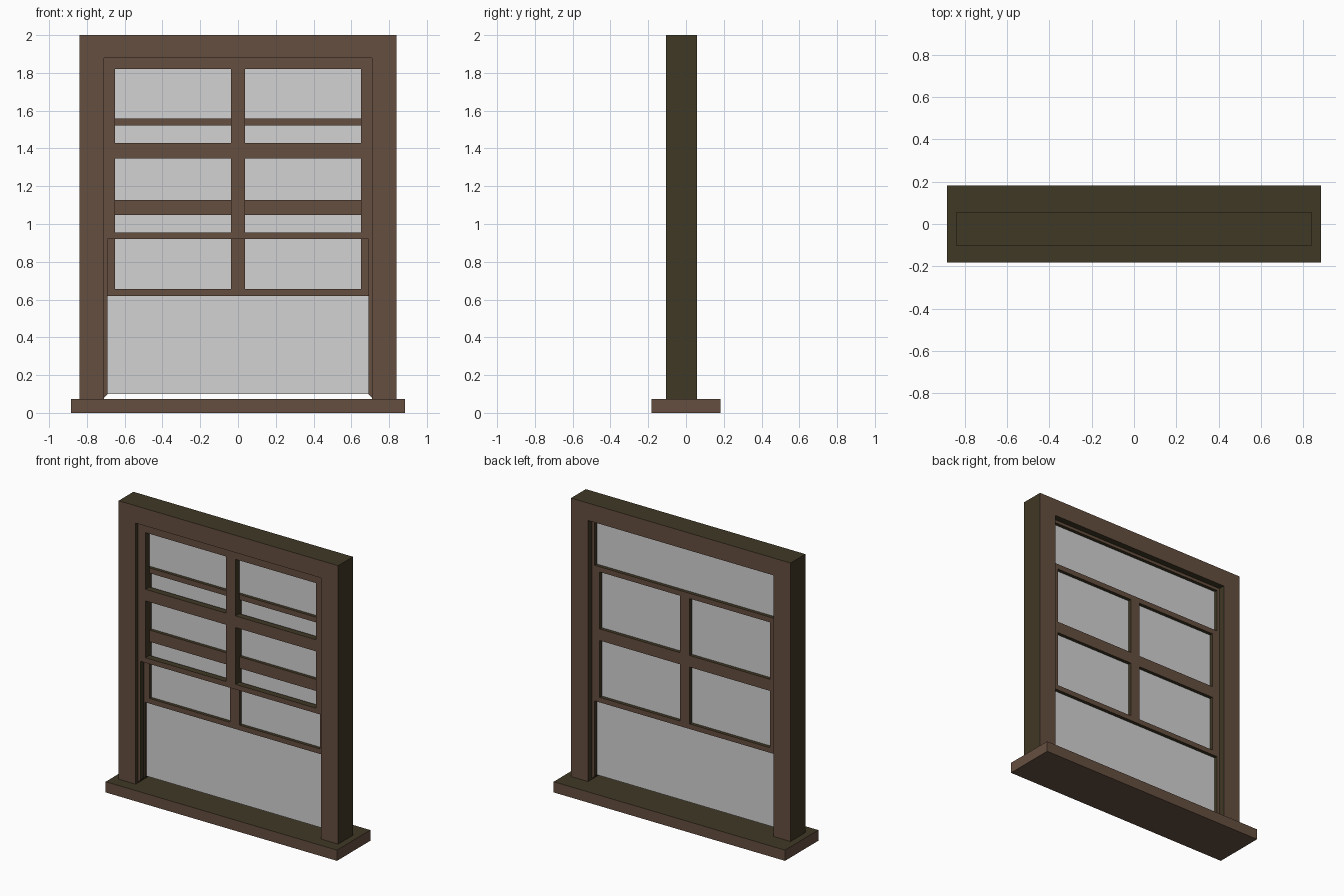
import bpy, bmesh

if "Cube" in bpy.data.objects:
    bpy.data.objects.remove(bpy.data.objects["Cube"])


def material(name, rgb):
    m = bpy.data.materials.new(name)
    m.diffuse_color = (*rgb, 1)
    m.use_nodes = True
    m.node_tree.nodes["Principled BSDF"].inputs["Base Color"].default_value = m.diffuse_color
    return m


BROWN = material("brown_wood", (0.133, 0.078, 0.051))
OLIVE = material("dark_olive_wood", (0.051, 0.040, 0.019))
GLASS = material("pale_grey_glass", (0.65, 0.65, 0.65))


def finish(name, bm, mats, rule=None):
    bmesh.ops.recalc_face_normals(bm, faces=bm.faces)
    bm.normal_update()
    if rule:
        for f in bm.faces:
            f.material_index = 0 if rule(f.normal) else 1
    me = bpy.data.meshes.new(name)
    bm.to_mesh(me)
    bm.free()
    for m in mats:
        me.materials.append(m)
    ob = bpy.data.objects.new(name, me)
    bpy.context.collection.objects.link(ob)
    return ob


def thicken(name, bm, depth, rule=lambda n: abs(n.y) > 0.5):
    """Extrude flat faces along y; broad faces brown, edges olive."""
    ext = bmesh.ops.extrude_face_region(bm, geom=bm.faces[:])
    verts = [g for g in ext["geom"] if isinstance(g, bmesh.types.BMVert)]
    bmesh.ops.translate(bm, vec=(0, depth, 0), verts=verts)
    # the extrusion may keep the starting faces: make sure front is present once
    return finish(name, bm, [BROWN, OLIVE], rule)


def outline(name, pts, y0, y1):
    bm = bmesh.new()
    bm.faces.new([bm.verts.new((x, y0, z)) for x, z in pts])
    return thicken(name, bm, y1 - y0)


def lattice(name, xs, zs, y0, y1):
    """Sash: grid of cells where every odd/odd cell is an open pane."""
    bm = bmesh.new()
    v = [[bm.verts.new((x, y0, z)) for z in zs] for x in xs]
    for i in range(len(xs) - 1):
        for j in range(len(zs) - 1):
            if not (i % 2 and j % 2):
                bm.faces.new((v[i][j], v[i + 1][j], v[i + 1][j + 1], v[i][j + 1]))
    return thicken(name, bm, y1 - y0)


def arch(xo, zo, xi, zi, foot_o, foot_i):
    """Upside-down U outline."""
    return [(xo, foot_o), (xo, zo), (-xo, zo), (-xo, foot_o),
            (-xi, foot_i), (-xi, zi), (xi, zi), (xi, foot_i)]


# sill board
bm = bmesh.new()
bmesh.ops.create_cube(bm, size=1)
bmesh.ops.scale(bm, vec=(1.77, 0.364, 0.074), verts=bm.verts)
bmesh.ops.translate(bm, vec=(0, 0, 0.037), verts=bm.verts)
finish("sill", bm, [BROWN, OLIVE], lambda n: n.z < 0.5)

# outer frame
outline("outer_frame", arch(0.84, 2.0, 0.71, 1.88, 0.074, 0.074), -0.105, 0.057)

# track liners with mitred feet
for nm, y0, y1 in (("front_track", -0.08, -0.04), ("rear_track", -0.03, 0.012)):
    outline(nm, arch(0.71, 1.88, 0.69, 1.86, 0.08, 0.10), y0, y1)

# upper sash in front, lower sash behind, both two panes by two
bars = [-0.69, -0.652, -0.037, 0.037, 0.652, 0.69]
lattice("front_sash", bars, [0.92, 0.955, 1.348, 1.428, 1.82, 1.86], -0.08, -0.036)
lattice("rear_sash", bars, [0.62, 0.655, 1.048, 1.128, 1.522, 1.558], -0.034, 0.012)

# single sheet of glass
bm = bmesh.new()
bm.faces.new([bm.verts.new((x, -0.012, z)) for x, z in
              ((-0.69, 0.10), (0.69, 0.10), (0.69, 1.86), (-0.69, 1.86))])
finish("glass", bm, [GLASS])
